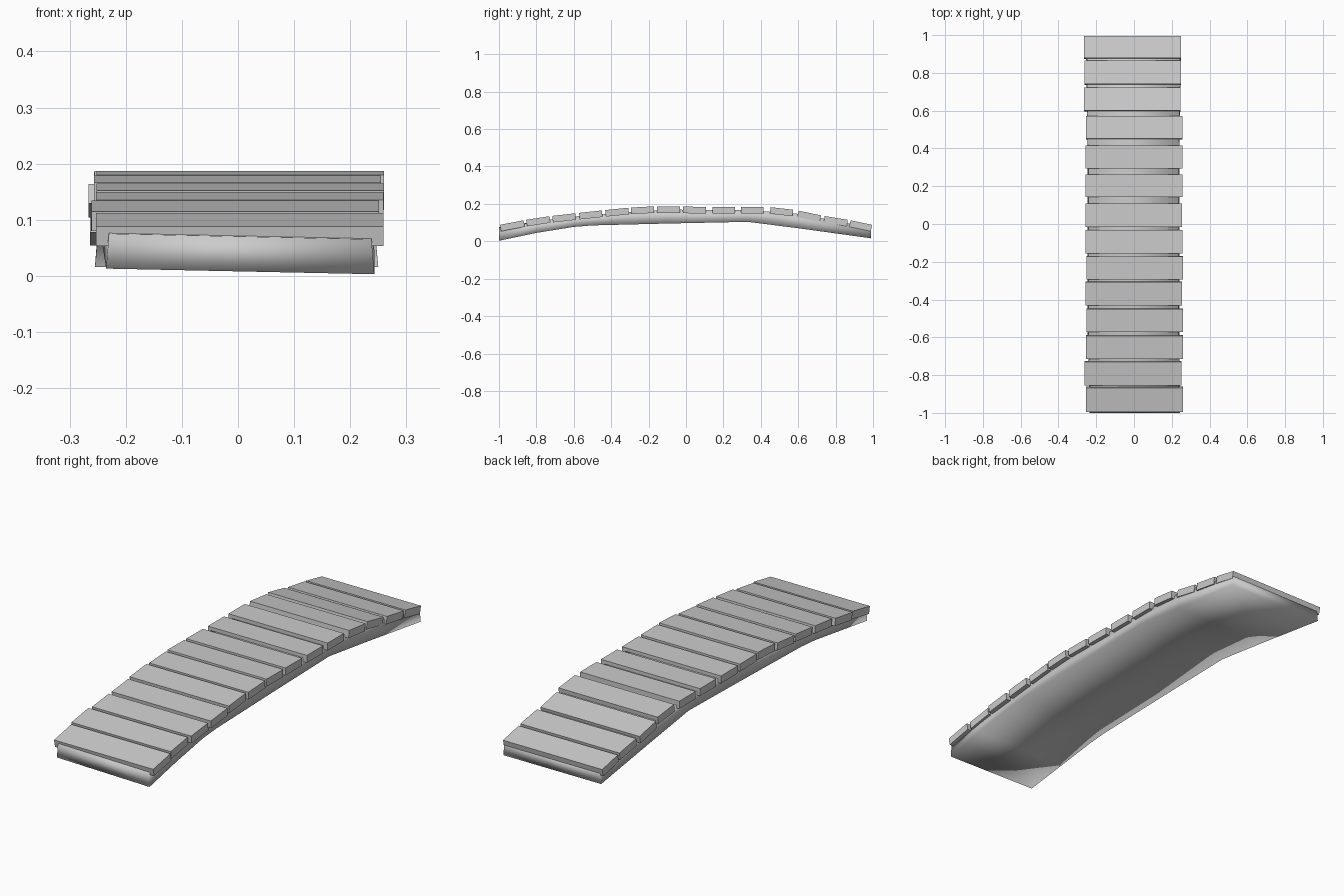
import bpy, math
from mathutils import Vector

if "Cube" in bpy.data.objects:
    bpy.data.objects.remove(bpy.data.objects["Cube"])


def make(name, verts, faces, smooth=False):
    me = bpy.data.meshes.new(name)
    me.from_pydata(verts, [], faces)
    me.update()
    ob = bpy.data.objects.new(name, me)
    bpy.context.collection.objects.link(ob)
    for p in me.polygons:
        p.use_smooth = smooth
    return ob


def loft(name, rings, smooth=False):
    """Skin a row of four-point cross-sections and cap the ends."""
    verts = [p for r in rings for p in r]
    faces = [(0, 3, 2, 1)]
    for i in range(len(rings) - 1):
        a, b = 4 * i, 4 * i + 4
        faces += [(a + k, a + (k + 1) % 4, b + (k + 1) % 4, b + k) for k in range(4)]
    n = 4 * (len(rings) - 1)
    faces.append((n, n + 1, n + 2, n + 3))
    return make(name, verts, faces, smooth)


# Arched walking-surface profile (y, z)
top = [(-1.0, .087), (-.86, .114), (-.73, .134), (-.59, .150), (-.44, .166),
       (-.30, .180), (-.17, .187), (.10, .184), (.42, .183), (.47, .182),
       (.58, .168), (.73, .137), (.87, .114), (1.0, .087)]


def height(y):
    for (a, za), (b, zb) in zip(top, top[1:]):
        if y <= b:
            break
    return za + (zb - za) * (y - a) / (b - a)


# Arched deck under the planks: y, underside z, left x, right x
deck = [(-1.0, .008, -.235, .243), (-.80, .045, -.24, .243), (-.60, .077, -.245, .24),
        (-.50, .085, -.245, .24), (-.10, .095, -.245, .24), (.33, .104, -.245, .24),
        (.60, .070, -.25, .245), (.99, .016, -.255, .25)]
rings = []
for y, zb, xl, xr in deck:
    zt = height(y) - .017
    tilt = .005 if y < -.9 else 0       # the front end leans a little
    rings.append([(xl, y, zb + tilt), (xr, y, zb - tilt),
                  (xr - .005, y, zt - tilt), (xl + .005, y, zt + tilt)])
loft("arched_deck", rings, smooth=True)

# Planks laid across the deck: front y, back y, sideways shift
planks = [(-.995, -.868, .003), (-.855, -.73, -.005), (-.715, -.592, .003),
          (-.572, -.45, .004), (-.432, -.308, -.001), (-.295, -.172, .004),
          (-.155, -.032, 0), (-.015, .108, -.001), (.143, .262, 0),
          (.295, .415, 0), (.452, .573, .001), (.602, .722, -.010),
          (.742, .865, -.006), (.880, .995, -.008)]
for i, (y0, y1, dx) in enumerate(planks):
    a, b = Vector((0, y0, height(y0))), Vector((0, y1, height(y1)))
    d = (b - a).normalized()
    down = Vector((0, d.z, -d.y)) * .035
    xl, xr = Vector((dx - .256, 0, 0)), Vector((dx + .256, 0, 0))
    loft(f"plank_{i + 1}", [[p + down + xl, p + down + xr, p + xr, p + xl] for p in (a, b)])
